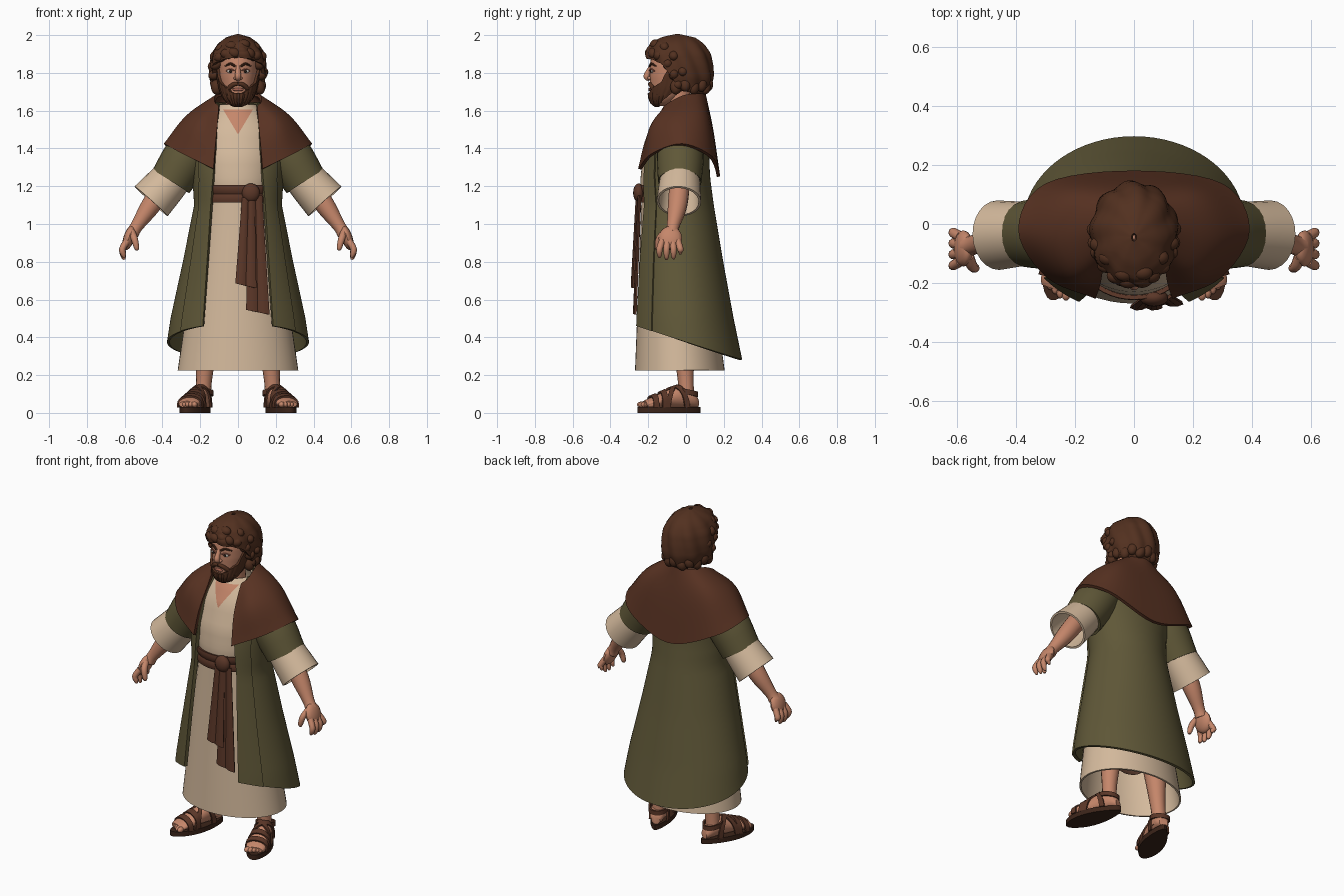
import bpy, bmesh, math, random
from mathutils import Vector, Matrix
from math import sin, cos, pi, radians

if "Cube" in bpy.data.objects:
    bpy.data.objects.remove(bpy.data.objects["Cube"])

random.seed(4)


def material(name, r, g, b):
    m = bpy.data.materials.new(name)
    m.diffuse_color = (r, g, b, 1)
    m.use_nodes = True
    m.node_tree.nodes["Principled BSDF"].inputs["Base Color"].default_value = m.diffuse_color
    return m


HAIR = material("hair brown", .085, .030, .014)
CAPE = material("cape brown", .098, .032, .016)
SASH = material("sash brown", .105, .038, .021)
OLIVE = material("olive cloth", .115, .096, .039)
CREAM = material("cream cloth", .66, .49, .335)
SKIN = material("skin", .56, .24, .145)
LIP = material("lip", .36, .12, .08)
SOLE = material("dark leather", .045, .018, .010)
WHITE = material("eye white", .75, .70, .62)
DARK = material("pupil dark", .02, .012, .008)


def finish(name, bm, mat, thick=0):
    bmesh.ops.remove_doubles(bm, verts=bm.verts, dist=1e-5)
    bmesh.ops.recalc_face_normals(bm, faces=bm.faces)
    me = bpy.data.meshes.new(name)
    bm.to_mesh(me)
    bm.free()
    me.materials.append(mat)
    ob = bpy.data.objects.new(name, me)
    bpy.context.collection.objects.link(ob)
    if thick:
        mod = ob.modifiers.new("thickness", 'SOLIDIFY')
        mod.thickness, mod.offset = thick, 0
    return ob


def grid(name, rows, mat, wrap=False, caps=False, thick=0):
    bm = bmesh.new()
    vs = [[bm.verts.new(p) for p in r] for r in rows]
    n = len(rows[0])
    for a, b in zip(vs, vs[1:]):
        for i in range(n if wrap else n - 1):
            j = (i + 1) % n
            bm.faces.new((a[i], a[j], b[j], b[i]))
    if caps:
        bm.faces.new(vs[0])
        bm.faces.new(vs[-1])
    return finish(name, bm, mat, thick)


def smooth(keys, n):
    """Catmull-Rom samples through key tuples, n steps per span."""
    k = [Vector(p) for p in keys]
    k = [2 * k[0] - k[1]] + k + [2 * k[-1] - k[-2]]
    out = []
    for i in range(1, len(k) - 2):
        a, b, c, d = k[i - 1:i + 3]
        for s in range(n):
            t = s / n
            out.append(.5 * (2 * b + (c - a) * t + (2 * a - 5 * b + 4 * c - d) * t * t
                             + (3 * b - a - 3 * c + d) * t ** 3))
    return out + [k[-2]]


def tube(name, keys, mat, n=14, step=4, caps=True, thick=0):
    """Round tube through (x, y, z, radius) keys."""
    p = smooth(keys, step)
    rows = []
    for i, q in enumerate(p):
        d = (p[min(i + 1, len(p) - 1)] - p[max(i - 1, 0)]).to_3d().normalized()
        u = d.cross(Vector((0, 1, 0) if abs(d.y) < .9 else (1, 0, 0))).normalized()
        v = d.cross(u)
        rows.append([q.to_3d() + q[3] * (u * cos(2 * pi * j / n) + v * sin(2 * pi * j / n)) for j in range(n)])
    return grid(name, rows, mat, True, caps, thick)


def ball(name, loc, size, mat, rot=0, axis='Y', seg=16):
    bm = bmesh.new()
    bmesh.ops.create_uvsphere(bm, u_segments=seg, v_segments=10, radius=1)
    m = Matrix.Translation(loc) @ Matrix.Rotation(rot, 4, axis) @ Matrix.Diagonal((*size, 1))
    bmesh.ops.transform(bm, matrix=m, verts=bm.verts)
    return finish(name, bm, mat)


def lookup(table, z):
    if z <= table[0][0]:
        return table[0][1:]
    for p, q in zip(table, table[1:]):
        if z <= q[0]:
            t = (z - p[0]) / (q[0] - p[0])
            return [a + (b - a) * t for a, b in zip(p[1:], q[1:])]
    return table[-1][1:]


def around(table, z, a, off=0):
    """Point on a body profile of (z, half width, front y, back y); angle 0 is the front."""
    rx, yf, yb = lookup(table, z)
    return Vector(((rx + off) * sin(a), (yf + yb) / 2 - ((yb - yf) / 2 + off) * cos(a), z))


def patch(name, table, keys, mat, off=0, thick=0, nv=20, nu=48, wave=None):
    """Mirrored patch on a profile; keys are (degrees, low z, high z)."""
    rows, amax = [], keys[-1][0]
    for r in range(nv + 1):
        row = []
        for c in range(nu + 1):
            deg = amax * (2 * c / nu - 1)
            lo, hi = lookup(keys, abs(deg))
            z, a = lo + (hi - lo) * r / nv, radians(deg)
            row.append(around(table, z, a, off + (wave(a, z) if wave else 0)))
        rows.append(row)
    return grid(name, rows, mat, thick=thick)


# tunic, neckline and belt
TUNIC = [(.22, .315, -.265, .2), (.6, .26, -.25, .15), (1.0, .2, -.235, .1), (1.16, .175, -.23, .09),
         (1.22, .19, -.238, .09), (1.35, .205, -.225, .1), (1.5, .2, -.18, .1), (1.58, .14, -.135, .09),
         (1.63, .09, -.1, .07)]
patch("tunic", TUNIC, [(0, .225, 1.63), (180, .225, 1.63)], CREAM, thick=.01, nv=40)
rows = []
for i in range(11):
    z = 1.475 + .013 * i
    rx, yf, yb = lookup(TUNIC, z)
    xs = [(z - 1.474) * .6 * k / 4 for k in range(-4, 5)]
    rows.append([Vector((x, (yf + yb) / 2 - (yb - yf) / 2 * math.sqrt(1 - (x / rx) ** 2) - .009, z)) for x in xs])
grid("neckline_skin", rows, SKIN)
tube("neck", [(0, -.02, 1.45, .08), (0, -.03, 1.58, .066), (0, -.045, 1.75, .062)], SKIN, 20)
ball("inner_body", (0, -.03, .66), (.22, .17, .3), SKIN)
patch("belt", TUNIC, [(0, 1.115, 1.205), (180, 1.115, 1.205)], SASH, .013, .014, 8,
      wave=lambda a, z: .005 * abs(sin((z - 1.115) / .09 * 2 * pi)))
ball("belt_knot", (.068, -.25, 1.165), (.048, .03, .05), SASH)
for name, top, bot in (("sash_tail_long", (.06, .125, 1.15, -.247), (.045, .165, .545, -.272)),
                       ("sash_tail_short", (.025, .085, 1.14, -.258), (-.012, .095, .685, -.284))):
    rows = []
    for i in range(9):
        l, r, z, y = Vector(top).lerp(Vector(bot), i / 8)
        rows.append([Vector((l + (r - l) * k / 6, y + .005 * cos(k * pi / 1.5), z - .025 * k / 6 * i / 8))
                     for k in range(7)])
    grid(name, rows, SASH, thick=.012)

# open coat with slanted hem and lapels
COAT = [(.25, .388, -.30, .297), (.5, .35, -.285, .245), (.8, .285, -.27, .19), (1.1, .225, -.25, .14),
        (1.25, .235, -.24, .12), (1.4, .26, -.215, .115), (1.5, .23, -.175, .11), (1.58, .17, -.14, .10),
        (1.64, .115, -.1, .09)]


def coat_rows(u0, u1, nu, off=0):
    rows = []
    for r in range(31):
        row = []
        for c in range(nu + 1):
            u = u0 + (u1 - u0) * c / nu
            hem = .36 - .345 * (.275 * cos(u * (pi - .5)) - .045)
            z = 1.64 + (hem - 1.64) * r / 30
            a0 = math.asin(min(.9, (.1 + (1.64 - z) * .07) / lookup(COAT, z)[0]))
            row.append(around(COAT, z, pi - u * (pi - a0), off))
        rows.append(row)
    return rows


grid("coat", coat_rows(-1, 1, 60), OLIVE, thick=.014)
for s in (-1, 1):
    grid("coat_lapel", coat_rows(s * .84, s * 1.004, 8, .009), OLIVE, thick=.012)

# shoulder cape: columns from front edge to back, each top / middle / hem
half = [[(.10, -.11, 1.62), (.115, -.2, 1.46), (.128, -.245, 1.29)],
        [(.12, -.08, 1.64), (.215, -.165, 1.53), (.29, -.175, 1.37)],
        [(.115, -.01, 1.675), (.27, -.035, 1.565), (.385, -.02, 1.42)],
        [(.085, .06, 1.685), (.21, .10, 1.56), (.295, .13, 1.355)],
        [(0, .095, 1.69), (0, .135, 1.5), (0, .172, 1.25)]]
full = half + [[(-x, y, z) for x, y, z in c] for c in half[-2::-1]]
cols = [smooth(c, 6) for c in full]
grid("shoulder_cape", [smooth(r, 6) for r in zip(*cols)], CAPE, thick=.018)

# head, beard and hair
HEAD = [(1.625, .012, -.15, -.10), (1.64, .045, -.172, -.07), (1.67, .068, -.185, -.03), (1.72, .088, -.188, .03),
        (1.78, .1, -.192, .07), (1.84, .105, -.192, .1), (1.9, .1, -.18, .11), (1.96, .06, -.13, .08)]
patch("head", HEAD, [(0, 1.625, 1.96), (180, 1.625, 1.96)], SKIN, nv=30)
patch("beard", HEAD, [(0, 1.625, 1.692), (20, 1.625, 1.695), (40, 1.625, 1.725), (62, 1.625, 1.75),
                      (75, 1.64, 1.83), (100, 1.69, 1.86)], HAIR, .008, .014, 12,
      wave=lambda a, z: .002 * sin(26 * a))
MANE = [(1.68, .10, -.17, .085), (1.72, .125, -.18, .12), (1.78, .142, -.19, .138), (1.84, .142, -.2, .133),
        (1.90, .132, -.21, .12), (1.95, .102, -.185, .088), (1.98, .062, -.13, .045), (1.995, .01, -.06, -.03)]
patch("hair", MANE, [(0, 1.885, 1.995), (35, 1.87, 1.995), (58, 1.85, 1.995), (74, 1.77, 1.995),
                     (90, 1.71, 1.995), (180, 1.685, 1.995)], HAIR, -.004, .02, 18, 96,
      wave=lambda a, z: .006 * sin(9 * a + 16 * z) * min(1, (2 - z) * 10))
for i, a in enumerate(range(80, 281, 20)):
    p = around(MANE, 1.725 + .015 * (i % 2), radians(a), -.012)
    ball("nape_curl", p, (.03, .03, .04), HAIR, random.uniform(-.5, .5))
for a, z in ((-76, 1.79), (76, 1.79), (-66, 1.845), (66, 1.845), (-84, 1.74), (84, 1.74), (-95, 1.83), (95, 1.81),
             (-50, 1.885), (48, 1.89), (-30, 1.9), (-10, 1.905), (12, 1.915), (30, 1.905), (-80, 1.89), (82, 1.89),
             (-20, 1.94), (20, 1.95), (-60, 1.93), (60, 1.935)):
    ball("hair_curl", around(MANE, z, radians(a), -.014), (.034, .027, .027), HAIR, random.uniform(-.7, .7))

# face
tube("nose", [(0, -.186, 1.835, .01), (0, -.2, 1.805, .014), (0, -.208, 1.78, .017), (0, -.19, 1.765, .012)], SKIN)
ball("mouth", (0, -.192, 1.712), (.03, .008, .009), LIP)
for s in (-1, 1):
    def face(x, z, out=0):
        rx, yf, yb = lookup(HEAD, z)
        return (s * x, (yf + yb) / 2 - (yb - yf) / 2 * math.sqrt(1 - (x / rx) ** 2) - out, z)
    ball("nostril_wing", (s * .014, -.193, 1.772), (.01, .012, .009), SKIN)
    ball("eye", face(.04, 1.808, -.001), (.019, .006, .009), WHITE)
    ball("iris", face(.039, 1.808, .004), (.008, .004, .008), DARK)
    tube("upper_lid", [(*face(x, z, .003), .004) for x, z in ((.02, 1.812), (.04, 1.82), (.062, 1.81))], LIP, 8)
    tube("eyebrow", [(*face(x, z, .003), r) for x, z, r in
                     ((.015, 1.835, .006), (.04, 1.848, .007), (.07, 1.835, .003))], HAIR, 8)
    tube("moustache", [(*face(x, z, .003), r) for x, z, r in
                       ((0, 1.742, .009), (.025, 1.738, .012), (.05, 1.715, .012), (.06, 1.69, .008))], HAIR, 10)

# arms, legs and sandals
FOOT = [(-.16, .025, .05), (-.13, .042, .09), (-.06, .048, .115), (0, .05, .095), (.07, .058, .065),
        (.12, .056, .045), (.14, .045, .034)]
OUT = radians(20)
for s in (-1, 1):
    def mir(keys):
        return [(s * k[0], *k[1:]) for k in keys]

    def foot(l, w, z):
        return Vector((s * (.222 + l * sin(OUT) + w * cos(OUT)), -.09 - l * cos(OUT) + w * sin(OUT), z))

    tube("coat_sleeve", mir([(.15, -.03, 1.49, .09), (.26, -.03, 1.37, .117), (.355, -.033, 1.225, .108)]),
         OLIVE, 24, caps=False, thick=.014)
    tube("tunic_sleeve", mir([(.30, -.03, 1.30, .09), (.37, -.033, 1.22, .102), (.46, -.038, 1.12, .112)]),
         CREAM, 24, caps=False, thick=.012)
    tube("forearm", mir([(.36, -.03, 1.25, .055), (.46, -.045, 1.1, .052), (.535, -.068, .99, .034),
                         (.56, -.075, .95, .036)]), SKIN)
    ball("palm", (s * .578, -.083, .925), (.029, .062, .066), SKIN, -s * .3)
    for k, y in enumerate((-.140, -.103, -.066, -.030)):
        tip = (.822, .812, .815, .84)[k]
        tube("finger", mir([(.588, -.083 + (y + .083) * .75, .91, .018), (.612, y, .868, .017),
                            (.607, y, tip + .018, .014), (.6, y, tip, .006)]), SKIN, 10)
    tube("thumb", mir([(.562, -.11, .955, .02), (.548, -.143, .92, .018), (.537, -.15, .875, .014),
                       (.535, -.148, .86, .006)]), SKIN, 10)
    tube("leg", mir([(.186, .0, .06, .044), (.182, .0, .14, .041), (.175, -.005, .24, .047),
                     (.16, -.01, .45, .07)]), SKIN, 16)

    # sole follows a foot outline
    ring = [2 * pi * i / 28 for i in range(28)]
    rows = [[foot(-.178 * cos(a), sin(a) * (.06 - .012 * cos(a)) * (1 + .12 * cos(2 * a + pi)), z) for a in ring]
            for z in (0, .03)]
    grid("sandal_sole", rows, SOLE, True, True)
    rows = [[foot(k[0], k[1] * cos(a), .028 + k[2] / 2 * (1 + sin(a))) for a in ring] for k in smooth(FOOT, 3)]
    grid("foot", rows, SKIN, True, True)
    for k in range(5):
        w = -.042 + .021 * k
        ball("toe", foot(.14 - .008 * max(0, k - 1), w, .044), (.013 if k else .016, .024, .016), SKIN)
    for l0, l1 in ((.095, .085), (.045, .03), (-.085, .04), (.03, -.085)):
        rows = []
        for d in (-.015, 0, .015):
            row = []
            for i in range(17):
                a = pi * i / 16
                l = l0 + (l1 - l0) * i / 16 + d
                w, h = lookup(FOOT, l)
                row.append(foot(l, (w + .007) * cos(a), .028 + (h + .008) * max(sin(a), 0) ** .6))
            rows.append(row)
        grid("sandal_strap", rows, SASH, thick=.01)
    rows = [[foot(-.1 + .056 * cos(a), .052 * sin(a), z + .012 * cos(a)) for a in ring] for z in (.095, .122)]
    grid("ankle_strap", rows, SASH, True, thick=.01)

# apply thickness, then smooth with crisp edges
bpy.ops.object.select_all(action='SELECT')
bpy.context.view_layer.objects.active = bpy.context.collection.objects[0]
bpy.ops.object.convert(target='MESH')
bpy.ops.object.shade_smooth_by_angle(angle=radians(40))
